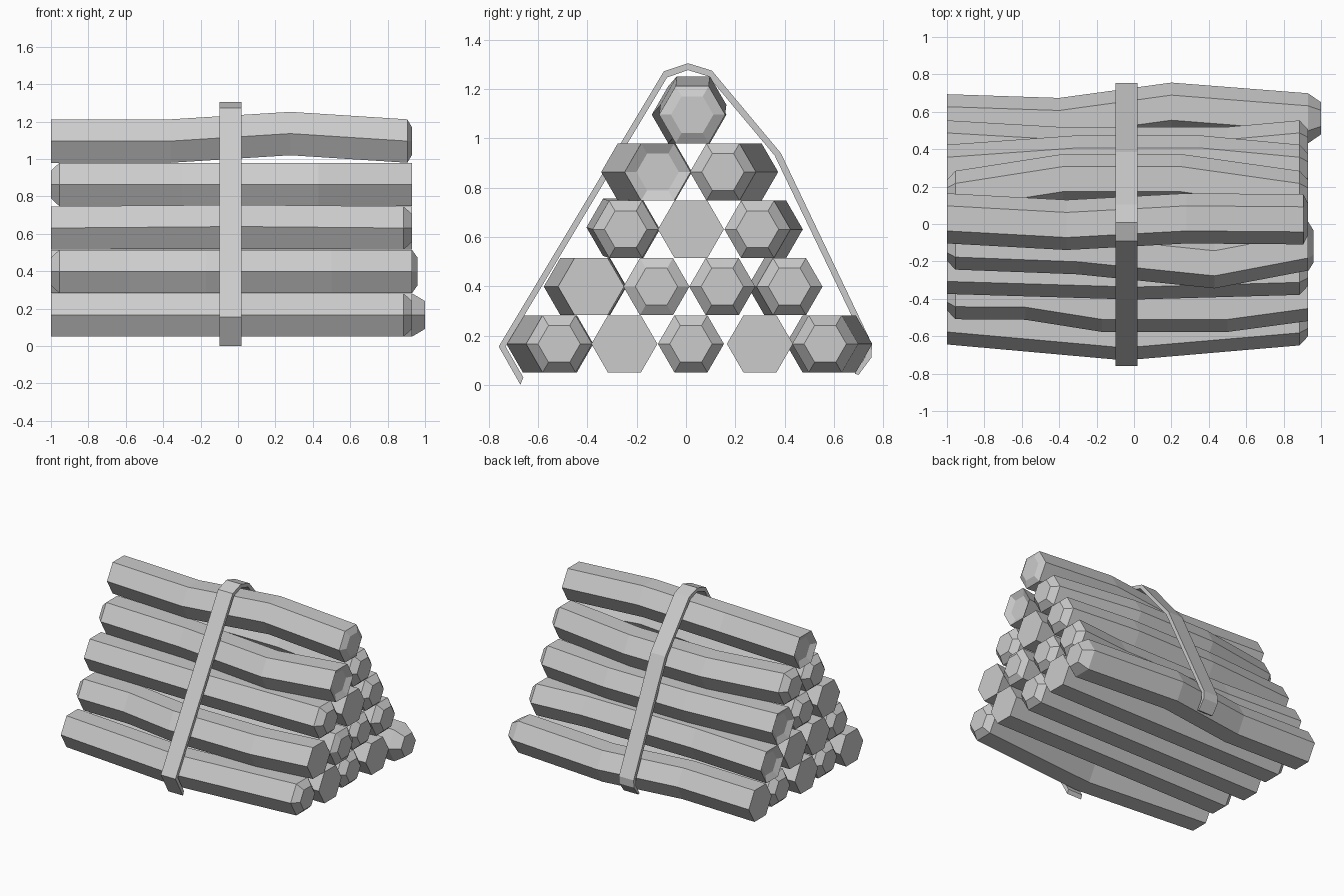
import bpy, bmesh
from math import cos, sin, pi
from mathutils import Vector

if "Cube" in bpy.data.objects:
    bpy.data.objects.remove(bpy.data.objects["Cube"])

R = 0.134          # log radius (hexagon corner)
RI = 0.086         # radius of the cut face at a chamfered end


def make_object(name, bm):
    bmesh.ops.recalc_face_normals(bm, faces=bm.faces)
    mesh = bpy.data.meshes.new(name)
    bm.to_mesh(mesh)
    bm.free()
    obj = bpy.data.objects.new(name, mesh)
    bpy.context.collection.objects.link(obj)
    return obj


def loft(name, rings):
    bm = bmesh.new()
    loops = [[bm.verts.new(p) for p in ring] for ring in rings]
    n = len(loops[0])
    for a, b in zip(loops, loops[1:]):
        for i in range(n):
            j = (i + 1) % n
            bm.faces.new((a[i], a[j], b[j], b[i]))
    bm.faces.new(loops[0])
    bm.faces.new(loops[-1][::-1])
    return make_object(name, bm)


def hexagon(x, y, z, r):
    return [(x, y + r * cos(i * pi / 3), z + r * sin(i * pi / 3)) for i in range(6)]


def log(name, z, left, right, bends):
    """left/right = (outer ring x, cut face x, flat flag by equality); bends = (x, y, dz)"""
    first, last = bends[0], bends[-1]
    rings = []
    if left[0] != left[1]:
        rings.append(hexagon(left[1], first[1], z, RI))
    rings.append(hexagon(left[0], first[1], z, R))
    rings += [hexagon(x, y, z + dz, R) for x, y, dz in bends[1:-1]]
    rings.append(hexagon(right[0], last[1], z, R))
    if right[0] != right[1]:
        rings.append(hexagon(right[1], last[1], z, RI))
    return loft(name, rings)


FLAT_L, CUT_L, DISH_L = (-1, -1), (-.955, -1), (-1, -.975)
FLAT_R, CUT_R, DISH_R = (.93, .93), (.885, .93), (.93, .905)


def path(y0, mids, y1):
    return [(-1, y0, 0)] + [(m + (0,))[:3] for m in mids] + [(.93, y1, 0)]


# Log stack, bottom row to top, front to back
rows = [
    [(FLAT_L, CUT_R, path(-.51, [(-.05, -.595)], -.515)),
     (CUT_L, FLAT_R, path(-.25, [(0, -.25)], -.25)),
     (FLAT_L, CUT_R, path(.02, [(0, .02)], .02)),
     (CUT_L, FLAT_R, path(.30, [(0, .30)], .30)),
     (FLAT_L, (.93, 1.0), path(.56, [(-.4, .54), (.2, .622)], .565))],
    [(CUT_L, FLAT_R, path(-.375, [(-.58, -.378), (-.17, -.443), (.5, -.443)], -.385)),
     (FLAT_L, (.93, .96), path(-.12, [(0, -.12)], -.12)),
     (FLAT_L, CUT_R, path(.147, [(0, .147)], .147)),
     (DISH_L, CUT_R, path(.42, [(-.4, .385), (.5, .385)], .42))],
    [(FLAT_L, CUT_R, path(-.24, [(0, -.27, .008)], -.245)),
     (CUT_L, FLAT_R, path(.02, [(0, .02)], .02)),
     (DISH_L, CUT_R, path(.29, [(-.3, .34), (.35, .34)], .29))],
    [(CUT_L, DISH_R, path(-.11, [(-.3, -.135), (.43, -.21)], -.115)),
     (CUT_L, CUT_R, path(.15, [(-.38, .24), (.25, .24)], .15))],
    [(DISH_L, (.905, .93), path(.03, [(-.36, -.005), (.28, .03, .04)], .025))],
]
for r, row in enumerate(rows):
    for c, (left, right, bends) in enumerate(row):
        log(f"log_row{r + 1}_{c + 1}", .166 + r * .2325, left, right, bends)

# Strap: ribbon following the outline of the stack, open underneath
outer = [(-.672, .0), (-.76, .155), (-.09, 1.272), (.008, 1.305), (.105, 1.275),
         (.385, .94), (.755, .165), (.752, .11), (.70, .04)]
inner = [(-.66, .03), (-.732, .155), (-.077, 1.247), (.008, 1.277), (.09, 1.252),
         (.36, .93), (.73, .16), (.728, .115), (.685, .045)]
loft("strap", [[(-.1, a[0], a[1]), (.02, a[0], a[1]), (.02, b[0], b[1]), (-.1, b[0], b[1])]
               for a, b in zip(outer, inner)])
